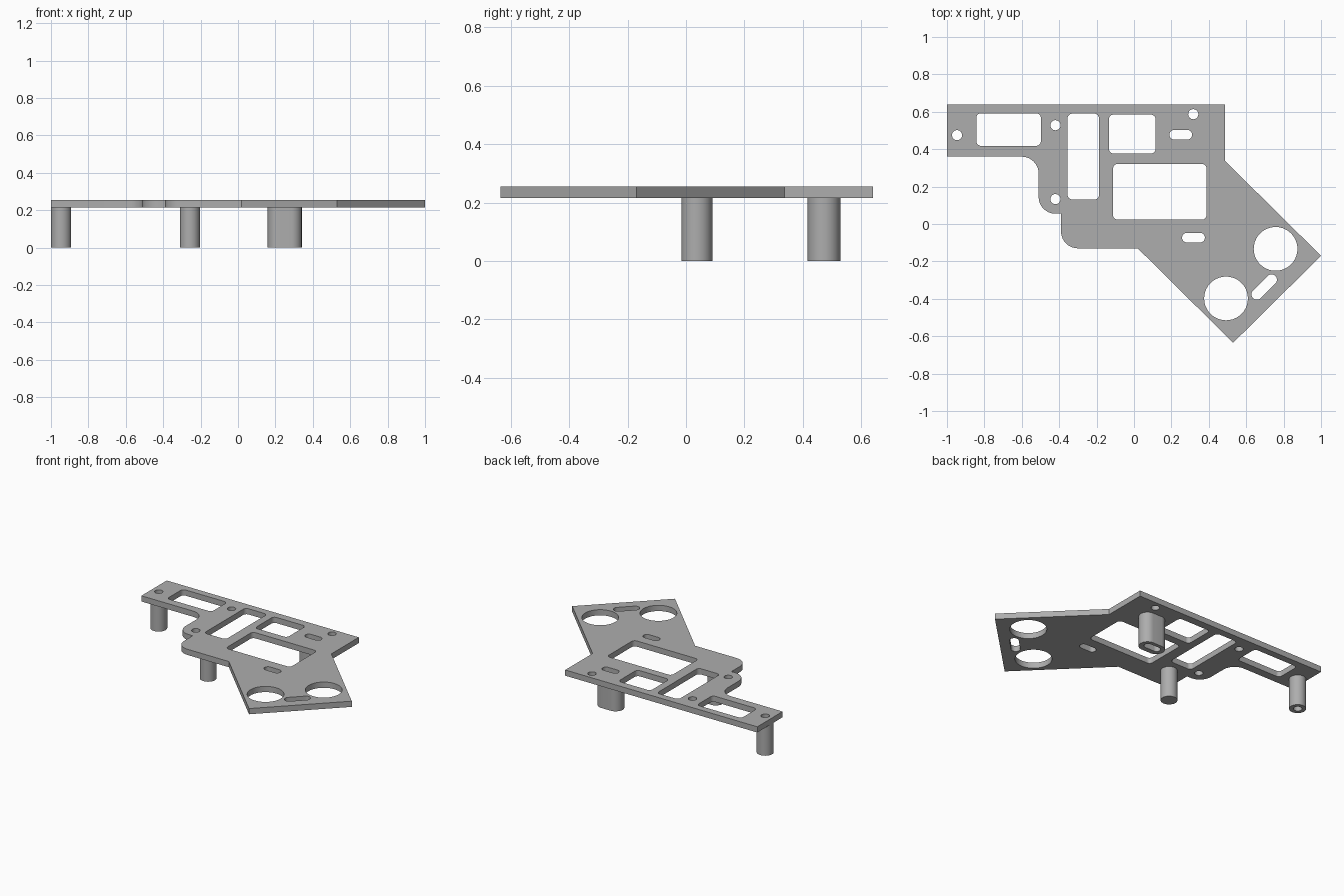
import bpy, bmesh, math
from mathutils import Vector, Matrix

cube = bpy.data.objects.get("Cube")
if cube:
    bpy.data.objects.remove(cube, do_unlink=True)

GREY = (0.42, 0.42, 0.42, 1.0)
material = bpy.data.materials.new("mid grey")
material.use_nodes = True
material.diffuse_color = GREY
material.node_tree.nodes["Principled BSDF"].inputs["Base Color"].default_value = GREY

BOTTOM, TOP = 0.215, 0.255
STEPS = 10


def fillet(corners):
    """Outline from (x, y, radius) corners, each rounded by an arc."""
    loop = []
    for i, (x, y, r) in enumerate(corners):
        p = Vector((x, y))
        a = (Vector(corners[i - 1][:2]) - p).normalized()
        b = (Vector(corners[(i + 1) % len(corners)][:2]) - p).normalized()
        if r == 0:
            points = [p]
        else:
            half = a.angle(b) / 2
            centre = p + (a + b).normalized() * r / math.sin(half)
            start = p + a * r / math.tan(half) - centre
            end = p + b * r / math.tan(half) - centre
            sweep = math.atan2(start.cross(end), start.dot(end))
            points = [centre + Matrix.Rotation(sweep * k / STEPS, 2) @ start
                      for k in range(STEPS + 1)]
        loop += [q for q in points if not loop or (q - loop[-1]).length > 1e-4]
    if (loop[0] - loop[-1]).length < 1e-4:
        loop.pop()
    return loop


def rounded(x, y, w, h, r, angle=0):
    """Rounded rectangle; also makes slots and circles."""
    turn = Matrix.Rotation(angle, 2)
    corners = []
    for sx, sy in ((-1, -1), (1, -1), (1, 1), (-1, 1)):
        p = turn @ Vector((sx * w / 2, sy * h / 2))
        corners.append((x + p.x, y + p.y, r))
    return fillet(corners)


def circle(x, y, r):
    return rounded(x, y, 2 * r, 2 * r, r)


def slot(x, y, length, width, angle=0):
    return rounded(x, y, length, width, width / 2, angle)


def window(x0, x1, y0, y1):
    return rounded((x0 + x1) / 2, (y0 + y1) / 2, x1 - x0, y1 - y0, 0.025)


def extrude(name, loops, z0, z1):
    """Solid from an outer loop and hole loops."""
    curve = bpy.data.curves.new(name + "_profile", "CURVE")
    curve.dimensions = "2D"
    curve.fill_mode = "BOTH"
    curve.extrude = (z1 - z0) / 2
    for loop in loops:
        spline = curve.splines.new("POLY")
        spline.points.add(len(loop) - 1)
        for point, q in zip(spline.points, loop):
            point.co = (q.x, q.y, 0, 1)
        spline.use_cyclic_u = True
    helper = bpy.data.objects.new(name + "_profile", curve)
    bpy.context.collection.objects.link(helper)
    graph = bpy.context.evaluated_depsgraph_get()
    mesh = bpy.data.meshes.new_from_object(helper.evaluated_get(graph))
    bpy.data.objects.remove(helper, do_unlink=True)
    bm = bmesh.new()
    bm.from_mesh(mesh)
    bmesh.ops.remove_doubles(bm, verts=bm.verts, dist=1e-5)
    bmesh.ops.translate(bm, verts=bm.verts, vec=(0, 0, (z0 + z1) / 2))
    bmesh.ops.recalc_face_normals(bm, faces=bm.faces)
    bm.to_mesh(mesh)
    bm.free()
    mesh.materials.clear()
    mesh.materials.append(material)
    obj = bpy.data.objects.new(name, mesh)
    bpy.context.collection.objects.link(obj)
    bpy.ops.object.select_all(action="DESELECT")
    obj.select_set(True)
    bpy.context.view_layer.objects.active = obj
    bpy.ops.object.shade_smooth_by_angle(angle=math.radians(30))
    return obj


# Plate outline: straight back edge, stepped left arm, angled front wing
outline = fillet([
    (-1, 0.64, 0), (-1, 0.36, 0), (-0.51, 0.36, 0.09), (-0.51, 0.055, 0.09),
    (-0.39, 0.055, 0), (-0.39, -0.13, 0.09), (0.02, -0.13, 0),
    (0.53, -0.635, 0), (1, -0.17, 0), (0.487, 0.337, 0), (0.487, 0.64, 0)])

# Openings in the plate
SCREW = 0.027
post_hole = circle(-0.946, 0.475, SCREW)
post_slot = slot(0.25, 0.477, 0.122, 0.052)
openings = [circle(x, y, SCREW) for x, y in
            ((-0.42, 0.528), (-0.42, 0.133), (0.317, 0.587))]
openings += [circle(x, y, 0.117) for x, y in ((0.757, -0.133), (0.492, -0.398))]
openings += [window(*w) for w in (
    (-0.843, -0.498, 0.418, 0.592), (-0.355, -0.187, 0.131, 0.59),
    (-0.134, 0.115, 0.377, 0.585), (-0.112, 0.388, 0.023, 0.321))]
openings += [slot(0.318, -0.073, 0.122, 0.052),
             slot(0.696, -0.337, 0.168, 0.058, math.pi / 4)]
extrude("plate", [outline, post_hole, post_slot] + openings, BOTTOM, TOP)

# Standoff posts under the plate
extrude("round_post_hollow", [circle(-0.946, 0.475, 0.054), post_hole], 0, BOTTOM)
extrude("round_post_solid", [circle(-0.257, 0.037, 0.053)], 0, BOTTOM)
extrude("slotted_post", [slot(0.25, 0.472, 0.182, 0.112), post_slot], 0, BOTTOM)
